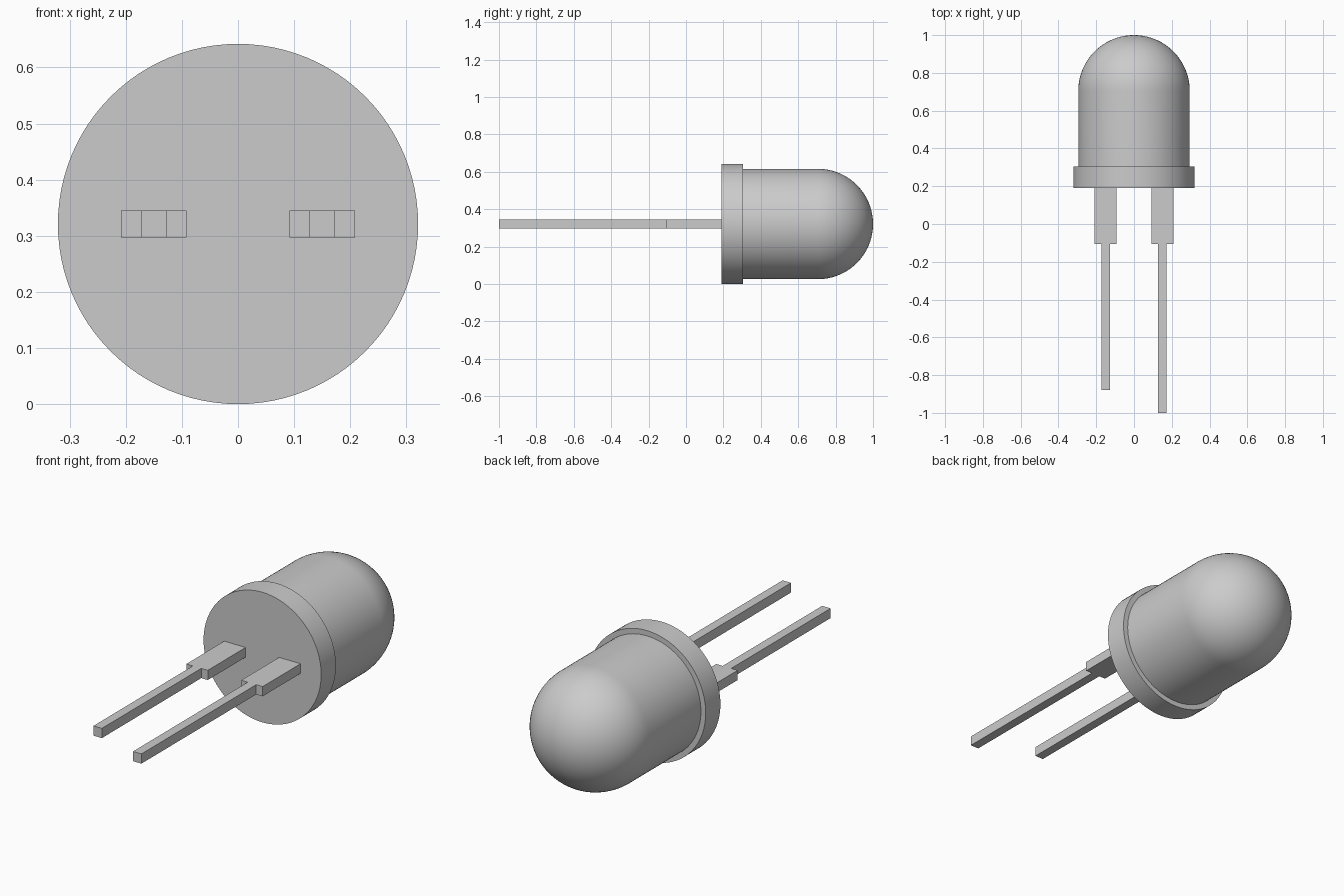
import bpy
import bmesh
from math import sin, cos, pi, radians
from mathutils import Vector

cube = bpy.data.objects.get("Cube")
if cube:
    bpy.data.objects.remove(cube, do_unlink=True)

FLANGE_R, BODY_R = 0.321, 0.295
BASE_Y, STEP_Y, TIP_Y = 0.19, 0.305, 1.0
AXIS_Z = FLANGE_R
DOME_Y = TIP_Y - BODY_R

grey = bpy.data.materials.new("light_grey")
grey.use_nodes = True
colour = (0.6, 0.6, 0.6, 1)
grey.diffuse_color = colour
grey.node_tree.nodes["Principled BSDF"].inputs["Base Color"].default_value = colour


def add_object(name, bm):
    bmesh.ops.recalc_face_normals(bm, faces=bm.faces)
    mesh = bpy.data.meshes.new(name)
    bm.to_mesh(mesh)
    bm.free()
    mesh.materials.append(grey)
    obj = bpy.data.objects.new(name, mesh)
    bpy.context.collection.objects.link(obj)
    return obj


# Lens: stepped flange, barrel and round dome, turned about the y axis
profile = [(0, BASE_Y), (FLANGE_R, BASE_Y), (FLANGE_R, STEP_Y), (BODY_R, STEP_Y)]
ARC = 24
for i in range(ARC):
    a = i / ARC * pi / 2
    profile.append((BODY_R * cos(a), DOME_Y + BODY_R * sin(a)))
profile.append((0, TIP_Y))

bm = bmesh.new()
verts = [bm.verts.new((r, y, AXIS_Z)) for r, y in profile]
edges = [bm.edges.new(pair) for pair in zip(verts, verts[1:])]
bmesh.ops.spin(bm, geom=verts + edges, cent=(0, 0, AXIS_Z), axis=(0, 1, 0),
               angle=2 * pi, steps=96, use_duplicate=False)
bmesh.ops.remove_doubles(bm, verts=bm.verts, dist=0.0001)
lens = add_object("lens_and_flange", bm)
bpy.ops.object.select_all(action="DESELECT")
lens.select_set(True)
bpy.context.view_layer.objects.active = lens
bpy.ops.object.shade_smooth_by_angle(angle=radians(30))


# Leads: flat strips with a wide shoulder near the flange
def add_lead(name, x, end_y, wide=0.0585, thin=0.023, thick=0.048, shoulder_y=-0.105):
    half = [(wide, BASE_Y), (wide, shoulder_y), (thin, shoulder_y), (thin, end_y)]
    outline = half + [(-w, y) for w, y in reversed(half)]
    bm = bmesh.new()
    face = bm.faces.new([bm.verts.new((x + w, y, AXIS_Z - thick / 2)) for w, y in outline])
    top = bmesh.ops.extrude_face_region(bm, geom=[face])["geom"]
    bmesh.ops.translate(bm, vec=Vector((0, 0, thick)),
                        verts=[v for v in top if isinstance(v, bmesh.types.BMVert)])
    add_object(name, bm)


add_lead("long_lead_left", 0.15, -1.0)
add_lead("short_lead_right", -0.15, -0.88)
